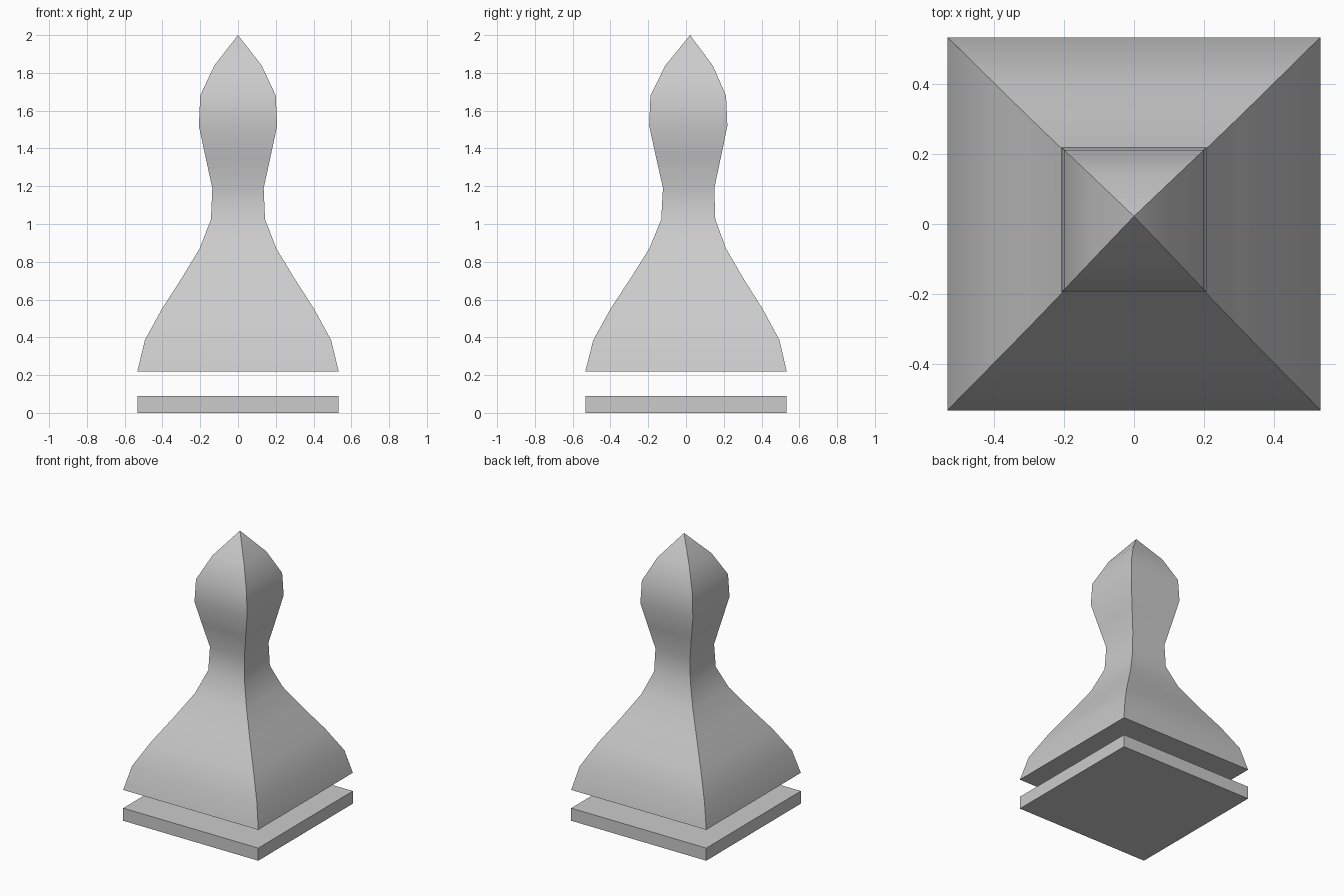
import bpy
import bmesh
import math

cube = bpy.data.objects.get("Cube")
if cube:
    bpy.data.objects.remove(cube, do_unlink=True)

grey = bpy.data.materials.new("light_grey")
grey.use_nodes = True
colour = (0.6, 0.6, 0.6, 1)
grey.diffuse_color = colour
grey.node_tree.nodes["Principled BSDF"].inputs["Base Color"].default_value = colour


def square_loft(name, profile, tip=None):
    """Stack square rings (half width, height, y shift), closed flat or to a tip."""
    bm = bmesh.new()
    rings = []
    for r, z, dy in profile:
        rings.append([bm.verts.new((sx * r, sy * r + dy, z))
                      for sx, sy in ((-1, -1), (1, -1), (1, 1), (-1, 1))])
    for low, high in zip(rings, rings[1:]):
        for i in range(4):
            j = (i + 1) % 4
            bm.faces.new((low[i], low[j], high[j], high[i]))
    bm.faces.new(rings[0][::-1])
    if tip:
        point = bm.verts.new(tip)
        for i in range(4):
            bm.faces.new((rings[-1][i], rings[-1][(i + 1) % 4], point))
    else:
        bm.faces.new(rings[-1])
    bmesh.ops.recalc_face_normals(bm, faces=bm.faces[:])
    mesh = bpy.data.meshes.new(name)
    bm.to_mesh(mesh)
    bm.free()
    mesh.materials.append(grey)
    obj = bpy.data.objects.new(name, mesh)
    bpy.context.collection.objects.link(obj)
    return obj


# Flat square plate under the piece
square_loft("base_plate", [(0.533, 0, 0), (0.533, 0.09, 0)])

# Flared body, narrow neck and pointed head, leaning slightly back
body = square_loft("body", [
    (0.533, 0.22, 0), (0.493, 0.385, 0.002), (0.403, 0.55, 0.003),
    (0.3, 0.71, 0.005), (0.203, 0.87, 0.009), (0.143, 1.025, 0.012),
    (0.136, 1.19, 0.014), (0.172, 1.355, 0.013), (0.207, 1.52, 0.012),
    (0.2, 1.68, 0.012), (0.125, 1.84, 0.016)], tip=(0, 0.022, 2))
bpy.ops.object.select_all(action="DESELECT")
body.select_set(True)
bpy.context.view_layer.objects.active = body
bpy.ops.object.shade_smooth_by_angle(angle=math.radians(35))
